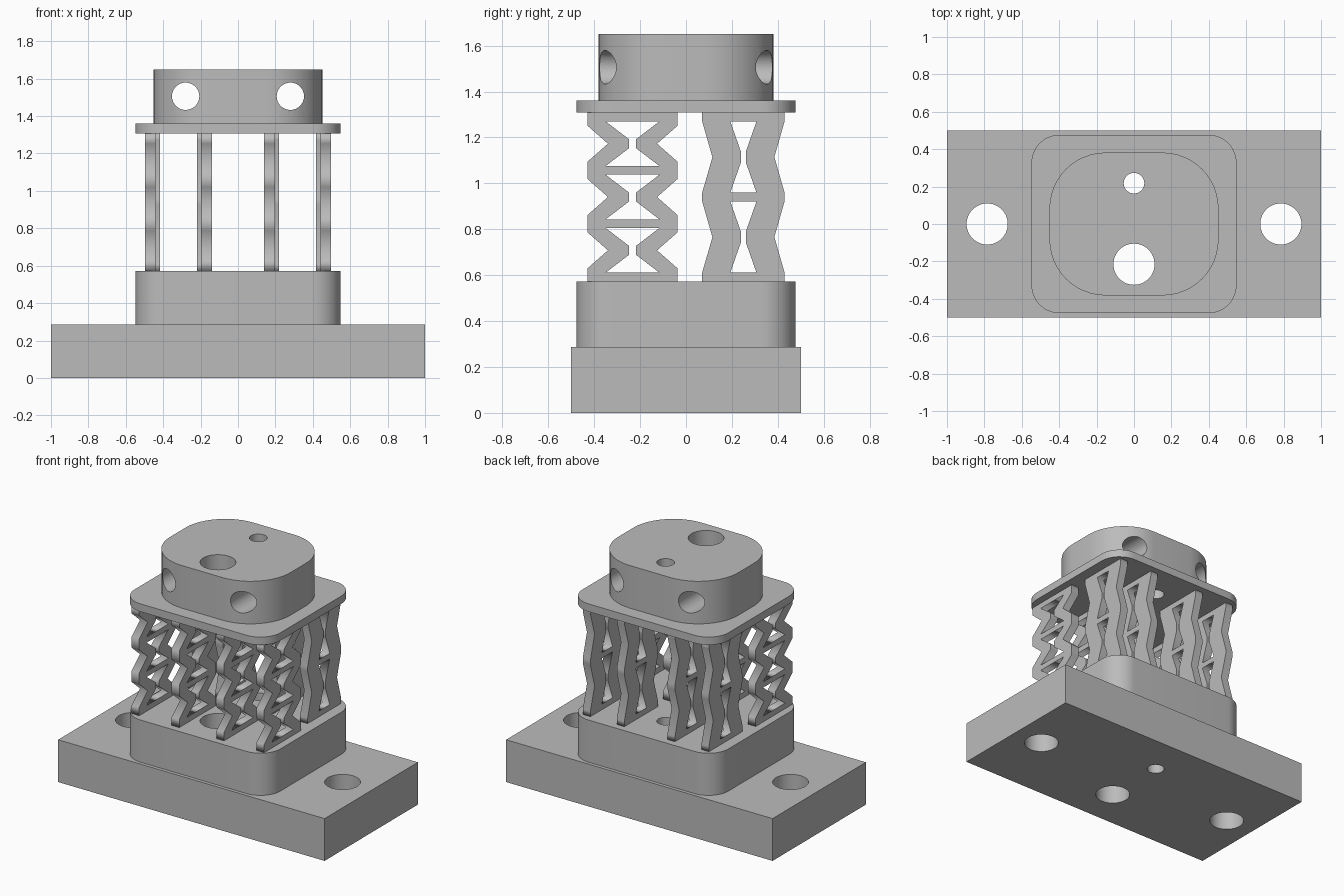
import bpy, bmesh
from math import sin, cos, pi, radians
from mathutils import Matrix

cube = bpy.data.objects.get("Cube")
if cube:
    bpy.data.objects.remove(cube, do_unlink=True)

grey = bpy.data.materials.new("plain grey")
grey.use_nodes = True
GREY = (0.5, 0.5, 0.5, 1)
grey.diffuse_color = GREY
grey.node_tree.nodes["Principled BSDF"].inputs["Base Color"].default_value = GREY


def circle(x, y, r, n=48):
    return [(x + r * cos(2 * pi * i / n), y + r * sin(2 * pi * i / n)) for i in range(n)]


def rounded_rect(w, d, r, n=12):
    """Outline with half sizes w, d and corner radius r."""
    pts = []
    for q, (sx, sy) in enumerate([(1, 1), (-1, 1), (-1, -1), (1, -1)]):
        for i in range(n + 1):
            a = (q + i / n) * pi / 2
            pts.append((sx * (w - r) + r * cos(a), sy * (d - r) + r * sin(a)))
    return pts


def extrude(name, loops, depth, matrix):
    """Fill an outline (first loop) with holes (other loops) and extrude it."""
    curve = bpy.data.curves.new(name, "CURVE")
    curve.dimensions = "2D"
    curve.fill_mode = "BOTH"
    curve.extrude = depth / 2
    for pts in loops:
        spline = curve.splines.new("POLY")
        spline.points.add(len(pts) - 1)
        for p, (x, y) in zip(spline.points, pts):
            p.co = (x, y, 0, 1)
        spline.use_cyclic_u = True
    temp = bpy.data.objects.new(name, curve)
    bpy.context.collection.objects.link(temp)
    bpy.context.view_layer.update()
    mesh = bpy.data.meshes.new_from_object(
        temp.evaluated_get(bpy.context.evaluated_depsgraph_get()))
    bpy.data.objects.remove(temp, do_unlink=True)
    bm = bmesh.new()
    bm.from_mesh(mesh)
    bmesh.ops.remove_doubles(bm, verts=bm.verts, dist=0.0001)
    bmesh.ops.transform(bm, matrix=matrix, verts=bm.verts)
    bmesh.ops.recalc_face_normals(bm, faces=bm.faces)
    bm.to_mesh(mesh)
    bm.free()
    mesh.materials.clear()
    mesh.materials.append(grey)
    obj = bpy.data.objects.new(name, mesh)
    bpy.context.collection.objects.link(obj)
    return obj


def smooth(obj):
    bpy.ops.object.select_all(action="DESELECT")
    obj.select_set(True)
    bpy.context.view_layer.objects.active = obj
    bpy.ops.object.shade_smooth_by_angle(angle=radians(30))


def slab(name, outline, holes, z0, z1):
    return extrude(name, [outline] + holes, z1 - z0, Matrix.Translation((0, 0, (z0 + z1) / 2)))


# Stacked blocks sharing the two vertical bores
bores = [circle(0, -0.215, 0.11), circle(0, 0.218, 0.055)]
bolt_holes = [circle(s * 0.785, 0, 0.11) for s in (-1, 1)]
LOW, HIGH = 0.573, 1.308
body = rounded_rect(0.548, 0.477, 0.15)
smooth(slab("base_plate", [(-1, -0.5), (1, -0.5), (1, 0.5), (-1, 0.5)],
            bores + bolt_holes, 0, 0.287))
smooth(slab("lower_block", body, bores, 0.287, LOW))
smooth(slab("upper_plate", body, bores, HIGH, 1.361))
cap = slab("top_block", rounded_rect(0.452, 0.382, 0.3), bores, 1.361, 1.65)

# Cross holes running front to back through the top block
for s in (-1, 1):
    bpy.ops.mesh.primitive_cylinder_add(vertices=48, radius=0.073, depth=2,
                                        location=(s * 0.28, 0, 1.506), rotation=(pi / 2, 0, 0))
    cutter = bpy.context.object
    cutter.name = "cross_hole_cutter"
    cutter.hide_render = True
    cutter.data.materials.append(grey)
    mod = cap.modifiers.new("cross hole", "BOOLEAN")
    mod.object = cutter
    mod.solver = "EXACT"
    bpy.context.view_layer.objects.active = cap
    bpy.ops.object.modifier_apply(modifier=mod.name)
    bpy.data.objects.remove(cutter, do_unlink=True)
smooth(cap)


def lattice(cells, centre, outer, notch, corner, tip, flat, tip_flat, bar=0.038):
    """Zigzag frame: half widths about the centre line, one hourglass hole per cell."""
    pitch = (HIGH - LOW - bar) / cells
    side, holes = [(outer, LOW)], []
    for k in range(cells):
        z0 = LOW + bar / 2 + k * pitch
        z1, mid = z0 + pitch, z0 + pitch / 2
        side += [(outer, z0 + flat), (notch, mid), (outer, z1 - flat)]
        half = [(corner, z0 + bar / 2), (tip, mid - tip_flat),
                (tip, mid + tip_flat), (corner, z1 - bar / 2)]
        holes.append(half)
    side.append((outer, HIGH))
    return [[(centre + y, z) for y, z in half] + [(centre - y, z) for y, z in reversed(half)]
            for half in [side] + holes]


# Two rows of lattice springs standing between the blocks
upright = Matrix.Rotation(pi / 2, 4, "Z") @ Matrix.Rotation(pi / 2, 4, "X")
front = lattice(3, -0.233, 0.197, 0.107, 0.117, 0.016, 0.037, 0.02)
back = lattice(2, 0.25, 0.18, 0.135, 0.057, 0.011, 0.017, 0.024)
for name, loops, places in (("front_spring", front, (0.168, 0.469)),
                            ("back_spring", back, (0.19, 0.445))):
    for x in places:
        for side, s in (("left", 1), ("right", -1)):
            where = "inner" if x < 0.3 else "outer"
            extrude(f"{name}_{where}_{side}", loops, 0.057,
                    Matrix.Translation((s * x, 0, 0)) @ upright)
